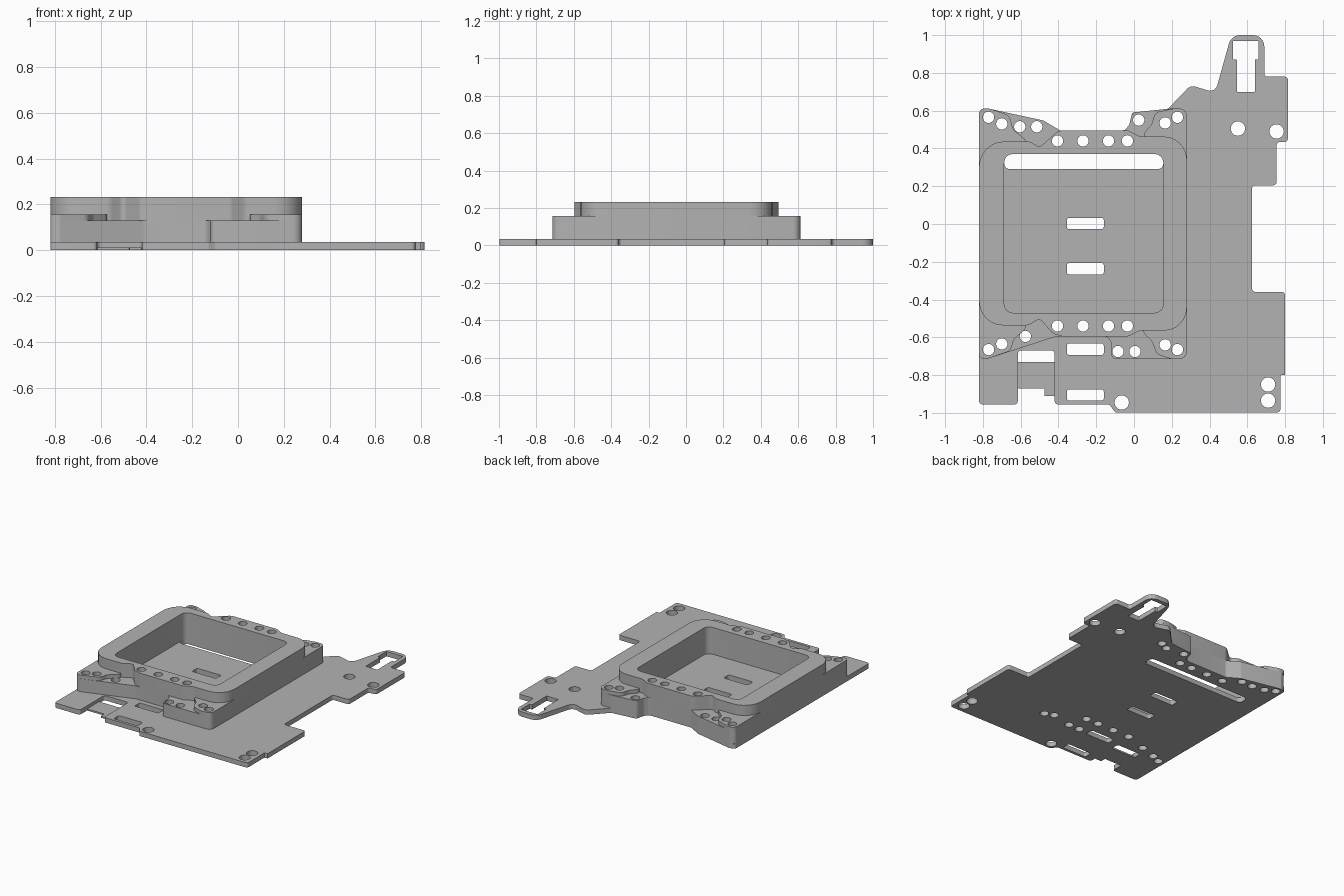
import bpy
import bmesh
import math
from mathutils import Vector

cube = bpy.data.objects.get("Cube")
if cube:
    bpy.data.objects.remove(cube)

grey = bpy.data.materials.new("plain grey")
grey.use_nodes = True
colour = (0.45, 0.45, 0.45, 1)
grey.diffuse_color = colour
grey.node_tree.nodes["Principled BSDF"].inputs["Base Color"].default_value = colour


def rounded(points, radius, steps=6):
    """Fillet every corner; a third value on a point overrides the radius."""
    result = []
    count = len(points)
    for i, point in enumerate(points):
        corner = Vector(point[:2])
        before = Vector(points[i - 1][:2]) - corner
        after = Vector(points[(i + 1) % count][:2]) - corner
        size = point[2] if len(point) > 2 else radius
        half_turn = before.angle(after) / 2
        reach = size / max(math.tan(half_turn), 0.1)
        reach = min(reach, before.length * 0.49, after.length * 0.49)
        if reach < 0.001:
            result.append(corner)
            continue
        start = corner + before.normalized() * reach
        end = corner + after.normalized() * reach
        handle_a, handle_b = start.lerp(corner, 0.55), end.lerp(corner, 0.55)
        for k in range(steps + 1):
            t = k / steps
            s = 1 - t
            result.append(s**3 * start + 3 * s * s * t * handle_a
                          + 3 * s * t * t * handle_b + t**3 * end)
    return result


def circle(centre, radius, sides=24):
    return [Vector((centre[0] + radius * math.cos(math.tau * k / sides),
                    centre[1] + radius * math.sin(math.tau * k / sides)))
            for k in range(sides)]


def rectangle(left, right, front, back, radius=0.012):
    corners = [(left, front), (right, front), (right, back), (left, back)]
    return rounded(corners, radius)


def inside(point, loop):
    x, y = point
    hit = False
    for a, b in zip(loop, loop[1:] + loop[:1]):
        if (a.y > y) != (b.y > y) and x < a.x + (y - a.y) * (b.x - a.x) / (b.y - a.y):
            hit = not hit
    return hit


def slab(name, outline, bottom, top, cutouts=()):
    """Extruded profile, drilled by every screw hole that falls within it."""
    drilled = [circle(c, SCREW_RADIUS) for c in SCREWS if inside(c, outline)]
    curve = bpy.data.curves.new(name, "CURVE")
    curve.dimensions = "2D"
    curve.fill_mode = "BOTH"
    curve.extrude = (top - bottom) / 2
    for loop in [outline, *cutouts, *drilled]:
        spline = curve.splines.new("POLY")
        spline.points.add(len(loop) - 1)
        for target, p in zip(spline.points, loop):
            target.co = (p.x, p.y, 0, 1)
        spline.use_cyclic_u = True
    helper = bpy.data.objects.new(name + " profile", curve)
    bpy.context.collection.objects.link(helper)
    graph = bpy.context.evaluated_depsgraph_get()
    mesh = bpy.data.meshes.new_from_object(helper.evaluated_get(graph))
    bpy.data.objects.remove(helper)
    bm = bmesh.new()
    bm.from_mesh(mesh)
    bmesh.ops.remove_doubles(bm, verts=bm.verts, dist=0.0001)
    bmesh.ops.translate(bm, verts=bm.verts, vec=(0, 0, (top + bottom) / 2))
    bmesh.ops.recalc_face_normals(bm, faces=bm.faces)
    bm.to_mesh(mesh)
    bm.free()
    mesh.name = name
    mesh.materials.clear()
    mesh.materials.append(grey)
    obj = bpy.data.objects.new(name, mesh)
    bpy.context.collection.objects.link(obj)
    bpy.ops.object.select_all(action="DESELECT")
    obj.select_set(True)
    bpy.context.view_layer.objects.active = obj
    bpy.ops.object.shade_smooth_by_angle(angle=math.radians(30))
    return obj


# Layer heights and frame limits
PLATE, LEDGE, EAR, RIM = 0.035, 0.13, 0.157, 0.232
LEFT, RIGHT = -0.82, 0.28

# Screw holes through the frame and the plate below it
SCREW_RADIUS = 0.03
SCREWS = [(x, y) for x in (-0.405, -0.27, -0.135, -0.035) for y in (0.44, -0.54)]
SCREWS += [(-0.77, 0.565), (-0.7, 0.53), (-0.605, 0.515), (-0.515, 0.515),
           (0.025, 0.55), (0.165, 0.535), (0.23, 0.565)]
SCREWS += [(-0.77, -0.665), (-0.7, -0.635), (-0.575, -0.595),
           (-0.085, -0.675), (0.005, -0.675), (0.165, -0.64), (0.23, -0.665)]

# Base plate: its rear edge is shared with the frame
back_edge = [(-0.01, 0.59), (-0.025, 0.525), (-0.05, 0.495), (-0.39, 0.495),
             (-0.48, 0.548), (-0.78, 0.613), (LEFT, 0.6)]
plate_edge = [
    (LEFT, -0.955), (-0.615, -0.955), (-0.615, -0.67), (-0.42, -0.67),
    (-0.42, -0.955), (-0.13, -0.955), (-0.1, -0.998), (0.775, -0.998),
    (0.775, -0.8, 0.005), (0.8, -0.8, 0.005), (0.8, -0.36), (0.625, -0.36),
    (0.625, 0.205), (0.755, 0.205), (0.755, 0.435), (0.815, 0.435),
    (0.815, 0.78), (0.69, 0.78), (0.69, 1, 0.06), (0.515, 1, 0.06),
    (0.43, 0.695, 0.04), (0.3, 0.735, 0.04), (0.18, 0.61),
]
key_slot = [(0.525, 0.97), (0.525, 0.87), (0.545, 0.87), (0.545, 0.7),
            (0.64, 0.7), (0.64, 0.87), (0.66, 0.87), (0.66, 0.97)]
plate_cuts = [rounded(key_slot, 0.003), rectangle(-0.687, 0.155, 0.29, 0.37, 0.03)]
plate_cuts += [rectangle(-0.355, -0.16, y - 0.03, y + 0.03)
               for y in (0.003, -0.237, -0.663, -0.905)]
plate_cuts += [circle(c, 0.038) for c in
               ((0.55, 0.505), (0.755, 0.49), (0.71, -0.85), (0.71, -0.935), (-0.065, -0.945))]
slab("base_plate", rounded(plate_edge + back_edge, 0.018), 0, PLATE, plate_cuts)

# Thin tongue within the front notch
tongue = [(-0.615, -0.87), (-0.475, -0.87), (-0.475, -0.91), (-0.42, -0.91),
          (-0.42, -0.73), (-0.615, -0.73)]
slab("notch_tongue", rounded(tongue, 0.004), 0, 0.012)

# Frame base, up to the low ledges
window = rectangle(-0.687, 0.155, -0.47, 0.37, 0.045)
base_edge = [(LEFT, -0.71, 0.04), (-0.78, -0.715), (-0.41, -0.595, 0.05),
             (-0.14, -0.595, 0.03), (-0.12, -0.63), (-0.12, -0.715),
             (RIGHT, -0.715, 0.04), (RIGHT, 0.612, 0.04), (0.18, 0.61)]
slab("frame_base", rounded(base_edge + back_edge, 0.025), PLATE, LEDGE, [window])

# Raised rim around the window
rim_edge = [
    (LEFT, -0.537, 0.14), (-0.56, -0.537, 0.05), (-0.5, -0.5, 0.025),
    (-0.43, -0.58), (-0.38, -0.595), (-0.03, -0.595), (0.03, -0.565, 0.05),
    (RIGHT, -0.565, 0.15), (RIGHT, 0.463, 0.15), (0.03, 0.463, 0.05),
    (-0.03, 0.495), (-0.4, 0.495, 0.05), (-0.45, 0.45),
    (-0.5, 0.405, 0.025), (-0.55, 0.437, 0.05), (LEFT, 0.437, 0.14),
]
slab("frame_rim", rounded(rim_edge, 0.03), LEDGE, RIM, [window])

# Four corner ears, one step above the ledges and tucked under the rim
ears = {
    "back_right_ear": [(LEFT, 0.3, 0), (LEFT, 0.613, 0.03), (-0.76, 0.61), (-0.66, 0.575),
                       (-0.64, 0.5), (-0.54, 0.42), (-0.74, 0.4, 0), (-0.74, 0.3, 0)],
    "front_right_ear": [(LEFT, -0.4, 0), (LEFT, -0.71, 0.04), (-0.78, -0.715),
                        (-0.655, -0.672), (-0.635, -0.61), (-0.54, -0.525),
                        (-0.74, -0.5, 0), (-0.74, -0.4, 0)],
    "back_left_ear": [(RIGHT, 0.3, 0), (RIGHT, 0.612, 0.04), (0.2, 0.61), (0.11, 0.59),
                      (0.095, 0.53), (0.03, 0.455), (0.2, 0.42, 0), (0.2, 0.3, 0)],
    "front_left_ear": [(RIGHT, -0.4, 0), (RIGHT, -0.715, 0.04), (0.2, -0.715),
                       (0.12, -0.69), (0.095, -0.62), (0.03, -0.56),
                       (0.2, -0.5, 0), (0.2, -0.4, 0)],
}
for ear_name, edge in ears.items():
    slab(ear_name, rounded(edge, 0.04), LEDGE, EAR)
